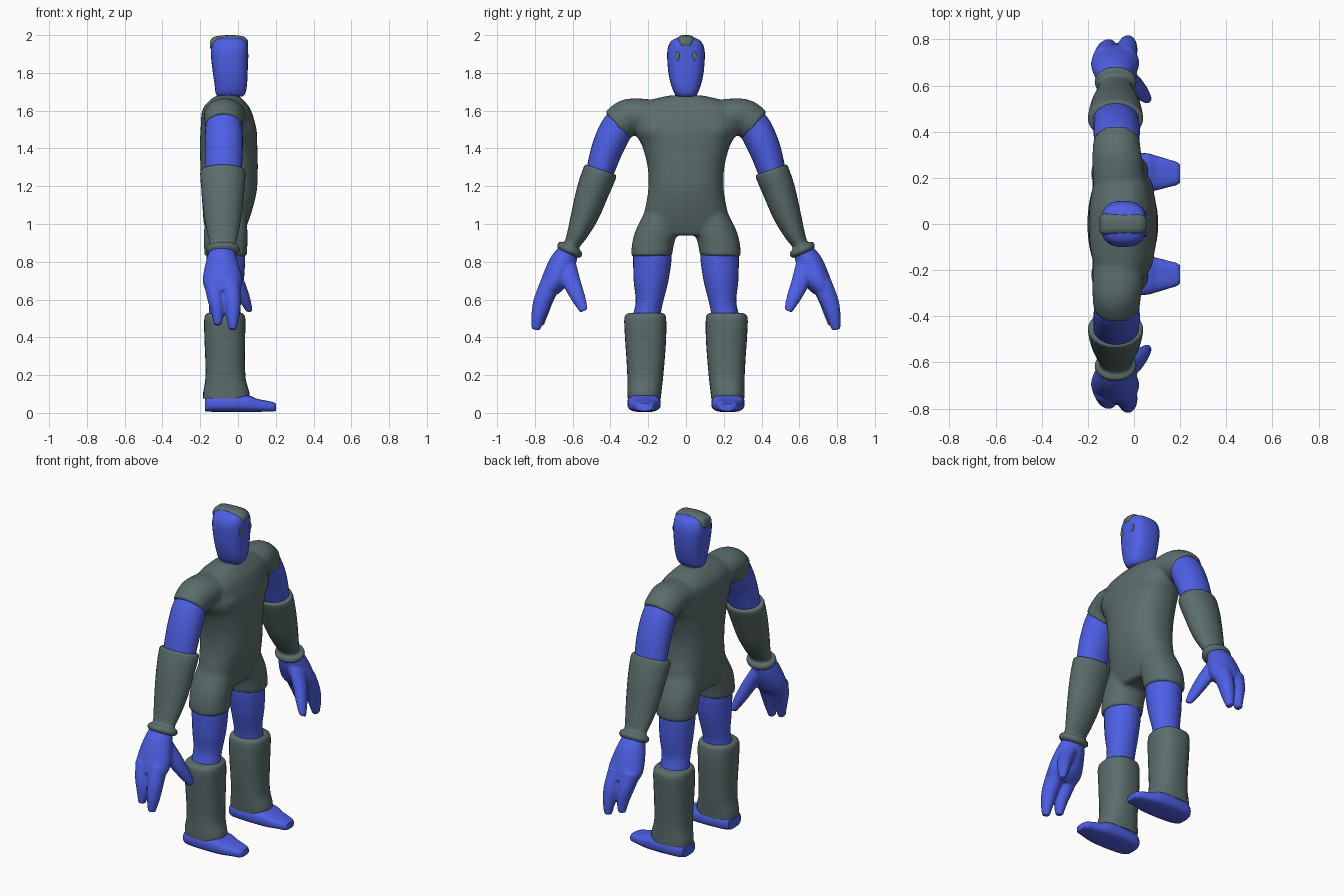
import bpy, bmesh, math
from mathutils import Vector


def material(name, rgb):
    m = bpy.data.materials.new(name)
    m.diffuse_color = (*rgb, 1)
    return m


BLUE = material("blue skin", (0.075, 0.115, 0.78))
GREY = material("slate grey suit", (0.105, 0.15, 0.15))


def catmull(rings, steps=4):
    """Smoothly resample a list of ring tuples."""
    out = []
    for i in range(len(rings) - 1):
        p0, p1 = rings[max(i - 1, 0)], rings[i]
        p2, p3 = rings[i + 1], rings[min(i + 2, len(rings) - 1)]
        for s in range(steps):
            t = s / steps
            out.append([0.5 * (2 * b + (c - a) * t + (2 * a - 5 * b + 4 * c - d) * t * t
                               + (3 * b - a - 3 * c + d) * t ** 3)
                        for a, b, c, d in zip(p0, p1, p2, p3)])
    return out + [list(rings[-1])]


def loft(bm, rings, side=1, e=2.0, along_x=False, n=28):
    """Closed tube through rings (x, y, z, radius_u, radius_v, tilt in degrees)."""
    loops = []
    for x, y, z, ru, rv, tilt in catmull(rings):
        t = math.radians(tilt)
        u, v = Vector((1, 0, 0)), Vector((0, math.cos(t), math.sin(t)))
        if along_x:
            u, v = Vector((0, 1, 0)), Vector((0, 0, 1))
        loop = []
        for k in range(n):
            a = 2 * math.pi * k / n
            c, s = math.cos(a), math.sin(a)
            p = Vector((x, y, z)) + u * ru * math.copysign(abs(c) ** (2 / e), c) \
                + v * rv * math.copysign(abs(s) ** (2 / e), s)
            loop.append(bm.verts.new((p.x, p.y * side, p.z)))
        loops.append(loop)
    faces = [bm.faces.new(loops[0]), bm.faces.new(loops[-1][::-1])]
    for a, b in zip(loops, loops[1:]):
        for k in range(n):
            j = (k + 1) % n
            faces.append(bm.faces.new((a[k], b[k], b[j], a[j])))
    bmesh.ops.recalc_face_normals(bm, faces=faces)


def finish(bm, name, mat, voxel=0, smooth=6):
    """Make the object; a voxel size merges overlapping lofts into one skin."""
    me = bpy.data.meshes.new(name)
    bm.to_mesh(me)
    bm.free()
    ob = bpy.data.objects.new(name, me)
    bpy.context.collection.objects.link(ob)
    bpy.ops.object.select_all(action='DESELECT')
    ob.select_set(True)
    bpy.context.view_layer.objects.active = ob
    if voxel:
        r = ob.modifiers.new("merge", 'REMESH')
        r.mode = 'VOXEL'
        r.voxel_size = voxel
        s = ob.modifiers.new("soften", 'SMOOTH')
        s.factor, s.iterations = 0.5, smooth
        bpy.ops.object.modifier_apply(modifier="merge")
        bpy.ops.object.modifier_apply(modifier="soften")
    ob.data.materials.clear()
    ob.data.materials.append(mat)
    bpy.ops.object.shade_smooth_by_angle(angle=math.radians(50))
    return ob


def part(name, mat, rings, side=1, **kw):
    bm = bmesh.new()
    loft(bm, rings, side, **kw)
    return finish(bm, name, mat)


def upright(rows, y=0):
    """Rows of (z, centre x, radius x, radius y) as level rings."""
    return [(cx, y, z, rx, ry, 0) for z, cx, rx, ry in rows]


# Bodysuit: torso, chest, shoulder caps and shorts merged
bm = bmesh.new()
loft(bm, upright([(0.94, -.065, .09, .19), (1.0, -.065, .115, .23), (1.08, -.055, .132, .217),
                  (1.18, -.047, .147, .2), (1.3, -.047, .152, .203), (1.42, -.05, .152, .235),
                  (1.5, -.05, .148, .28), (1.6, -.06, .13, .28), (1.65, -.06, .095, .21),
                  (1.68, -.055, .06, .09)]), e=2.3, n=40)
for s in (1, -1):
    loft(bm, [(-.065, .10, 1.56, .11, .09, 90), (-.07, .25, 1.575, .11, .092, 80),
              (-.075, .315, 1.56, .105, .098, 63), (-.075, .365, 1.52, .10, .097, 49)], s)
    loft(bm, [(-.06, .12, 1.08, .10, .09, 0), (-.065, .155, .97, .115, .112, -2),
              (-.065, .175, .89, .115, .112, -2), (-.065, .182, .83, .113, .108, -2)], s, e=2.2)
    loft(bm, upright([(1.41, .02, .03, .05), (1.45, .02, .06, .10), (1.52, .01, .075, .12),
                      (1.6, -.02, .05, .08)], .12), s)
finish(bm, "bodysuit", GREY, 0.011, 5)

# Head, neck, crest and eyes
part("head", BLUE, upright([(1.675, -.04, .065, .045), (1.69, -.04, .078, .06), (1.73, -.038, .085, .077),
                            (1.8, -.041, .092, .093), (1.9, -.045, .099, .1), (1.95, -.044, .096, .09),
                            (1.975, -.044, .082, .07), (1.988, -.044, .055, .04)]), e=2.6)
part("neck", BLUE, upright([(1.63, -.055, .07, .07), (1.67, -.055, .058, .06), (1.72, -.05, .058, .055)]))
part("crest", GREY, [(-.149, 0, 1.945, .034, .014, 0), (-.13, 0, 1.958, .045, .032, 0),
                     (-.05, 0, 1.964, .045, .036, 0), (.025, 0, 1.96, .043, .034, 0),
                     (.054, 0, 1.957, .025, .014, 0)], e=3, along_x=True)
for s, label in ((1, "left"), (-1, "right")):
    bpy.ops.mesh.primitive_uv_sphere_add(segments=16, ring_count=8, radius=1, location=(.049, .045 * s, 1.89))
    eye = bpy.context.object
    eye.name = label + "_eye"
    eye.scale = (.006, .012, .024)
    eye.data.materials.append(GREY)
    bpy.ops.object.shade_smooth_by_angle()

for s, label in ((1, "left"), (-1, "right")):
    # Arm
    part(label + "_upper_arm", BLUE,
         [(-.075, .33, 1.56, .09, .08, 49), (-.075, .375, 1.49, .099, .088, 35),
          (-.075, .42, 1.39, .10, .083, 22), (-.078, .455, 1.28, .098, .074, 20)], s)
    part(label + "_forearm", GREY,
         [(-.08, .452, 1.288, .108, .082, 19), (-.08, .457, 1.27, .12, .09, 19),
          (-.08, .495, 1.17, .113, .086, 21), (-.08, .535, 1.05, .10, .074, 24),
          (-.08, .575, .95, .082, .055, 25), (-.08, .603, .893, .07, .043, 25),
          (-.08, .611, .876, .086, .066, 25), (-.08, .618, .858, .09, .07, 25),
          (-.08, .625, .845, .078, .058, 25)], s)
    # Hand: palm, two broad fingers and a thumb merged
    bm = bmesh.new()
    loft(bm, [(-.085, .61, .88, .06, .045, 25), (-.085, .65, .80, .085, .07, 25),
              (-.082, .695, .70, .105, .07, 20), (-.078, .73, .64, .09, .052, 15)], s)
    loft(bm, [(-.04, .715, .69, .052, .055, 20), (-.03, .76, .59, .045, .048, 15),
              (-.027, .782, .51, .035, .037, 10), (-.028, .795, .44, .02, .022, 8)], s)
    loft(bm, [(-.13, .715, .69, .052, .055, 20), (-.118, .75, .60, .044, .048, 15),
              (-.108, .765, .53, .034, .037, 10), (-.108, .775, .465, .02, .022, 8)], s)
    loft(bm, [(-.055, .635, .78, .05, .055, -10), (-.005, .605, .69, .042, .048, -20),
              (.033, .568, .605, .032, .037, -25), (.06, .54, .54, .018, .022, -25)], s)
    finish(bm, label + "_hand", BLUE, 0.008, 3)
    # Leg
    part(label + "_thigh", BLUE,
         [(-.065, .18, .90, .10, .10, 0), (-.065, .178, .82, .103, .102, 0), (-.065, .185, .70, .096, .092, 0),
          (-.068, .192, .60, .085, .074, 0), (-.07, .203, .54, .084, .072, 0), (-.07, .212, .48, .09, .08, 0)], s)
    # Boot
    part(label + "_boot", GREY,
         [(-.07, .213, .528, .09, .09, 0), (-.07, .216, .505, .108, .11, 0), (-.07, .214, .40, .108, .109, 0),
          (-.068, .214, .28, .105, .101, 0), (-.066, .216, .18, .107, .094, 0),
          (-.062, .22, .11, .122, .09, 0), (-.062, .221, .075, .122, .088, 0)], s, e=2.4)
    # Foot
    part(label + "_foot", BLUE,
         [(-.175, .222, .045, .06, .036, 0), (-.14, .222, .05, .08, .044, 0), (-.05, .222, .051, .088, .046, 0),
          (.05, .222, .049, .085, .045, 0), (.10, .221, .04, .074, .035, 0),
          (.15, .22, .036, .06, .029, 0), (.185, .219, .032, .05, .025, 0),
          (.2, .218, .03, .038, .019, 0)], s, e=3, along_x=True)
